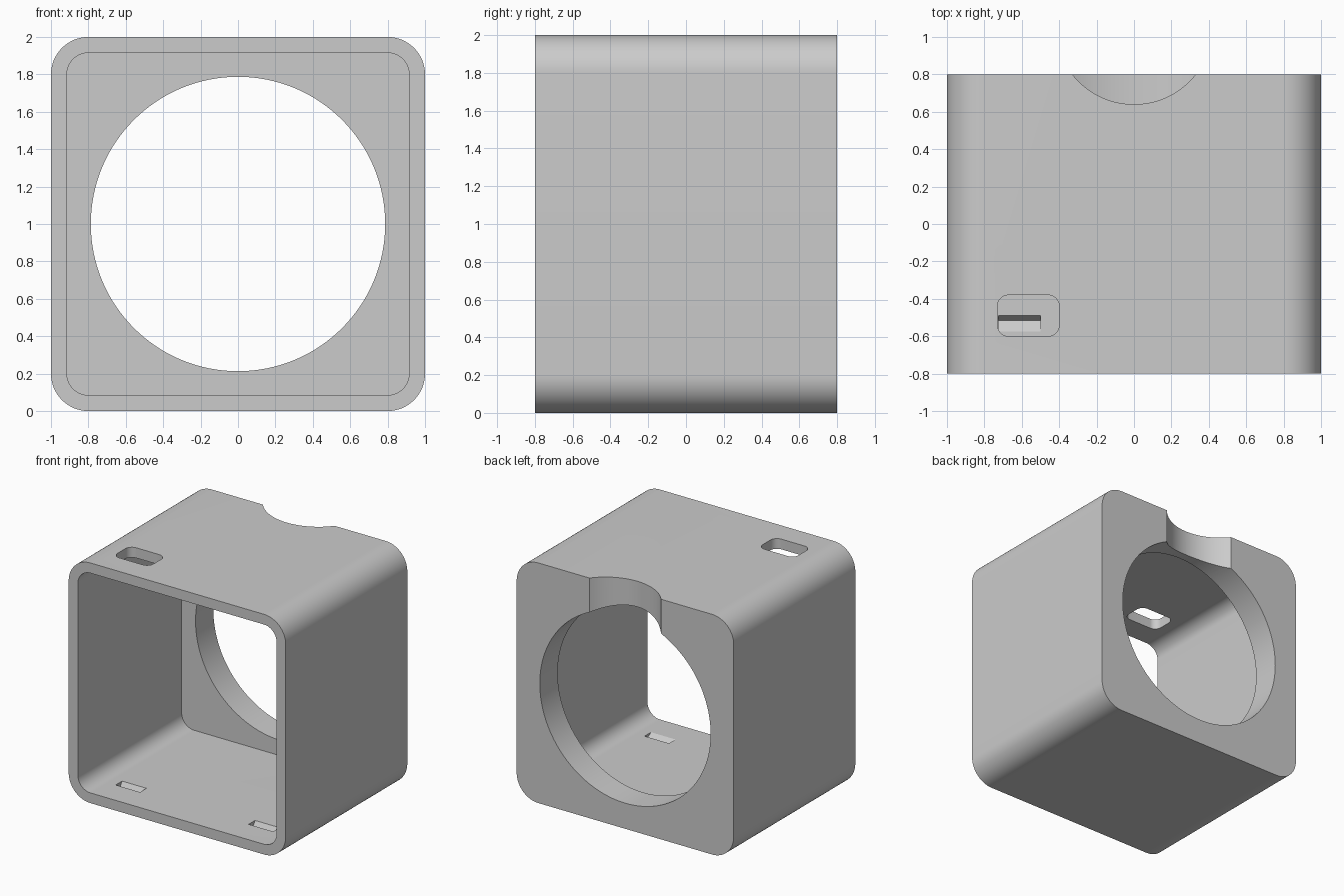
import bpy
import bmesh
from math import sin, cos, pi, radians
from mathutils import Vector

cube = bpy.data.objects.get("Cube")
if cube:
    bpy.data.objects.remove(cube, do_unlink=True)

GREY = (0.6, 0.6, 0.6, 1)
grey = bpy.data.materials.new("light grey")
grey.use_nodes = True
grey.diffuse_color = GREY
grey.node_tree.nodes["Principled BSDF"].inputs["Base Color"].default_value = GREY


def rounded_rect(width, height, radius, steps=16):
    points = []
    for quarter, (sx, sy) in enumerate([(1, 1), (-1, 1), (-1, -1), (1, -1)]):
        cx, cy = sx * (width / 2 - radius), sy * (height / 2 - radius)
        for i in range(steps + 1):
            a = (quarter + i / steps) * pi / 2
            points.append((cx + radius * cos(a), cy + radius * sin(a)))
    return points


def circle(radius, steps=128):
    return [(radius * cos(2 * pi * i / steps), radius * sin(2 * pi * i / steps))
            for i in range(steps)]


def prism(name, outline, vec):
    """Extrude a closed outline of 3D points along vec."""
    bm = bmesh.new()
    face = bm.faces.new([bm.verts.new(p) for p in outline])
    side = bmesh.ops.extrude_face_region(bm, geom=[face])["geom"]
    bmesh.ops.translate(bm, vec=Vector(vec),
                        verts=[v for v in side if isinstance(v, bmesh.types.BMVert)])
    bmesh.ops.recalc_face_normals(bm, faces=bm.faces)
    mesh = bpy.data.meshes.new(name)
    bm.to_mesh(mesh)
    bm.free()
    obj = bpy.data.objects.new(name, mesh)
    bpy.context.collection.objects.link(obj)
    mesh.materials.append(grey)
    return obj


def along_y(name, outline, y0, y1):
    return prism(name, [(x, y0, z + 1) for x, z in outline], (0, y1 - y0, 0))


def along_z(name, outline, centre, z0, z1):
    return prism(name, [(x + centre[0], y + centre[1], z0) for x, y in outline],
                 (0, 0, z1 - z0))


# Housing block with rounded long edges
housing = along_y("housing", rounded_rect(2, 1.6 + 0.4, 0.2), -0.8, 0.8)

# Cavity open at the front, round back opening, top notch and top window
cutters = [
    along_y("cavity_cutter", rounded_rect(1.83, 1.83, 0.115), -1, 0.565),
    along_y("back_opening_cutter", circle(0.787), 0.3, 1),
    along_z("notch_cutter", circle(0.42), (0, 1.06), 1, 2.2),
    along_z("top_window_cutter", rounded_rect(0.33, 0.22, 0.06), (-0.565, -0.49), 1.7, 2.2),
]

# Wedge grooves in the cavity floor, mirrored left and right
groove = [(-0.635, 0.124), (-0.515, 0.046), (-0.465, 0.124)]
for side in (-1, 1):
    cutters.append(prism("floor_groove_cutter",
                         [(side * 0.5, y, z) for y, z in groove], (side * 0.225, 0, 0)))

bpy.ops.object.select_all(action='DESELECT')
bpy.context.view_layer.objects.active = housing
housing.select_set(True)
for cutter in cutters:
    cutter.hide_render = True
    mod = housing.modifiers.new(cutter.name, 'BOOLEAN')
    mod.operation = 'DIFFERENCE'
    mod.solver = 'EXACT'
    mod.object = cutter
    bpy.ops.object.modifier_apply(modifier=mod.name)
    bpy.data.objects.remove(cutter, do_unlink=True)

bpy.ops.object.shade_smooth_by_angle(angle=radians(30))
